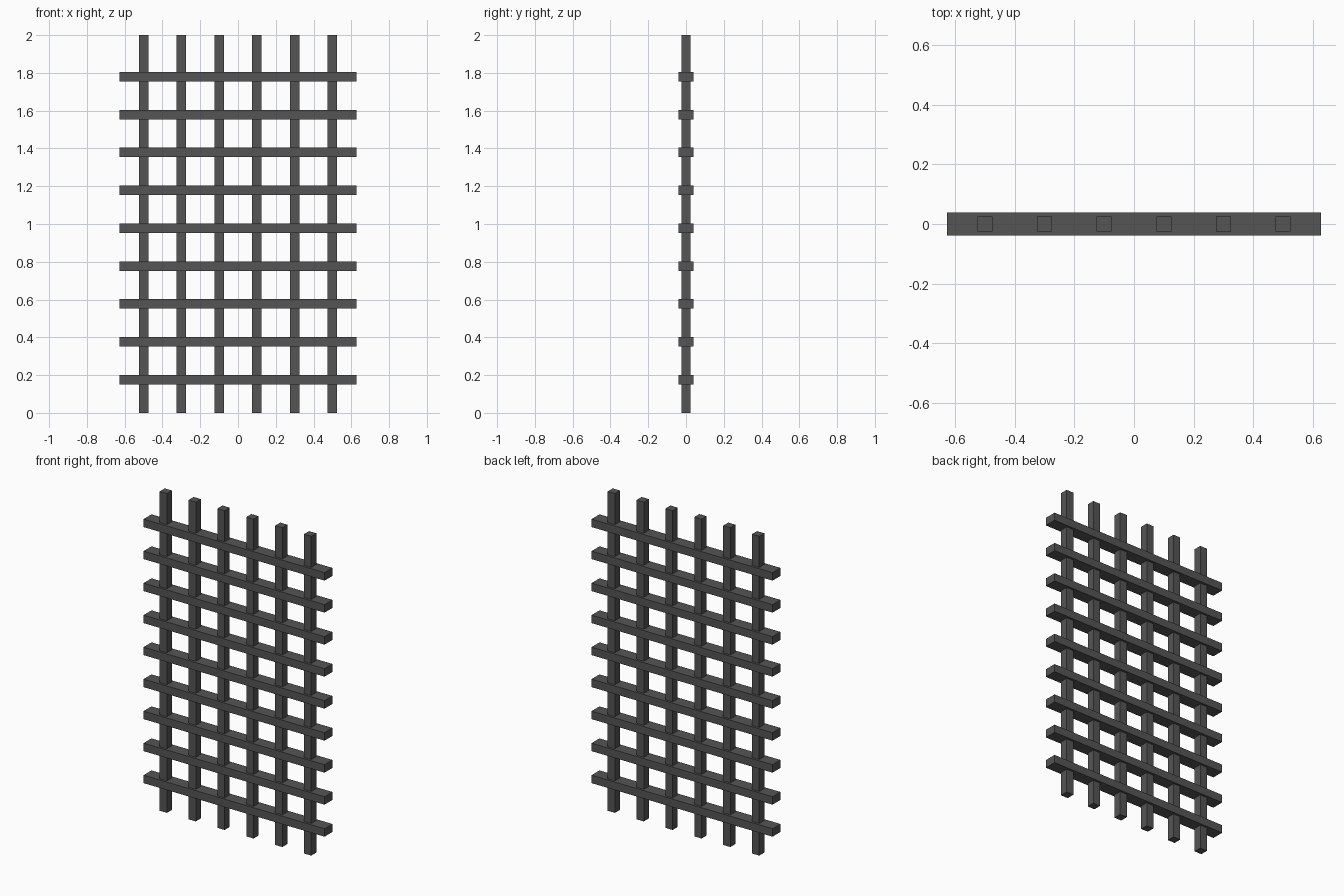
import bpy

if "Cube" in bpy.data.objects:
    bpy.data.objects.remove(bpy.data.objects["Cube"])

iron = bpy.data.materials.new("dark_iron")
iron.diffuse_color = (0.09, 0.09, 0.09, 1)
iron.use_nodes = True
iron.node_tree.nodes["Principled BSDF"].inputs["Base Color"].default_value = iron.diffuse_color


def bar(name, size, location):
    bpy.ops.mesh.primitive_cube_add(size=1, location=location)
    ob = bpy.context.object
    ob.name = name
    ob.scale = size
    bpy.ops.object.transform_apply(location=False, rotation=False, scale=True)
    ob.data.materials.append(iron)


# Upright square bars
for i in range(6):
    bar(f"vertical_bar_{i + 1}", (0.05, 0.05, 2.0), (-0.5 + 0.2 * i, 0, 1.0))

# Wider, deeper cross bars that the uprights pass through
for i in range(9):
    bar(f"cross_bar_{i + 1}", (1.254, 0.078, 0.05), (0, 0, 0.176 + 0.2005 * i))
